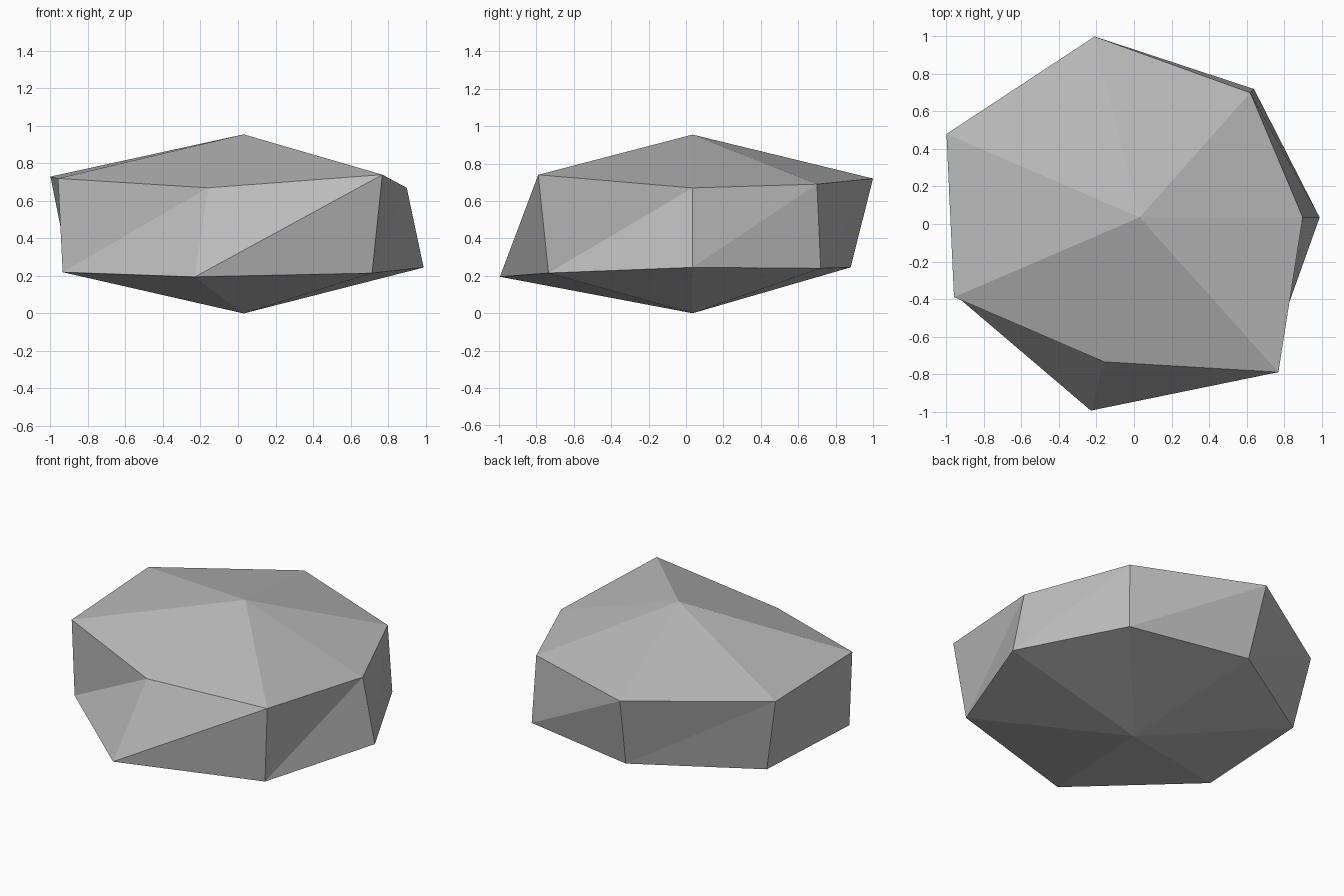
import bpy
import bmesh

cube = bpy.data.objects.get("Cube")
if cube:
    bpy.data.objects.remove(cube, do_unlink=True)

# Stone material
stone = bpy.data.materials.new("stone grey")
stone.use_nodes = True
grey = (0.5, 0.5, 0.5, 1)
stone.diffuse_color = grey
stone.node_tree.nodes["Principled BSDF"].inputs["Base Color"].default_value = grey

# Irregular seven-sided rings, counter-clockwise from +x
upper = [(.90, .035, .67), (.62, .70, .69), (-.21, 1, .72), (-1, .48, .73),
         (-.96, -.39, .72), (-.16, -.735, .67), (.77, -.79, .74)]
lower = [(.99, .035, .245), (.64, .72, .24), (-.17, .88, .245), (-.90, .43, .23),
         (-.935, -.395, .22), (-.23, -.995, .195), (.715, -.735, .215)]

bm = bmesh.new()
top = [bm.verts.new(p) for p in upper]
low = [bm.verts.new(p) for p in lower]
peak = bm.verts.new((.03, .035, .955))
base = bm.verts.new((.03, .035, 0))

# Faceted caps and diagonally split sides
for i in range(len(top)):
    j = (i + 1) % len(top)
    bm.faces.new((peak, top[i], top[j]))
    bm.faces.new((base, low[j], low[i]))
    bm.faces.new((low[i], low[j], top[j]))
    bm.faces.new((low[i], top[j], top[i]))
bm.normal_update()

mesh = bpy.data.meshes.new("rock")
bm.to_mesh(mesh)
bm.free()
mesh.materials.append(stone)
rock = bpy.data.objects.new("rock", mesh)
bpy.context.collection.objects.link(rock)
